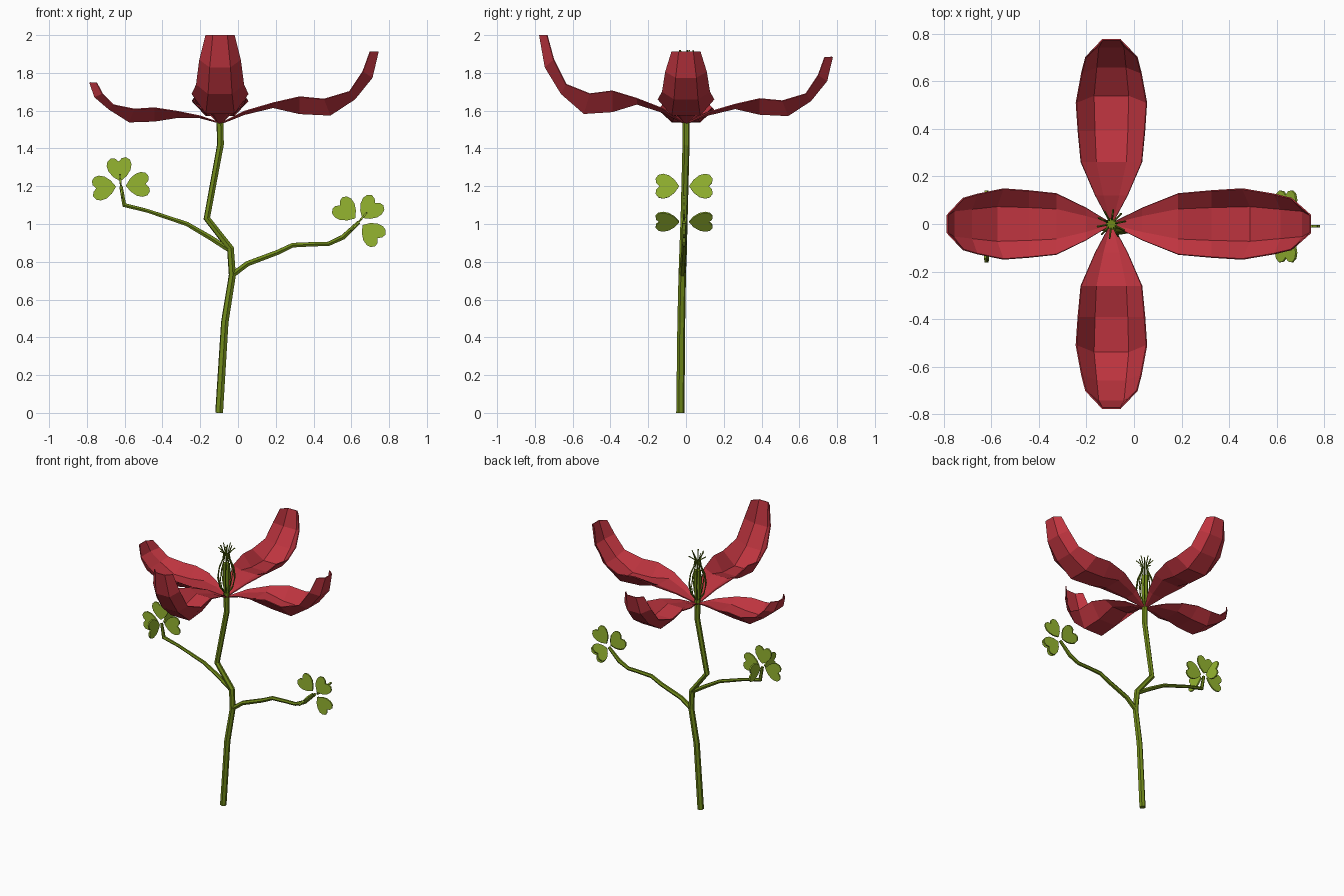
import bpy, bmesh
from math import sin, cos, pi, radians
from mathutils import Matrix, Vector

if "Cube" in bpy.data.objects:
    bpy.data.objects.remove(bpy.data.objects["Cube"])

def material(name, rgb):
    m = bpy.data.materials.new(name)
    m.diffuse_color = (*rgb, 1)
    m.use_nodes = True
    m.node_tree.nodes["Principled BSDF"].inputs["Base Color"].default_value = m.diffuse_color
    return m

STEM = material("stem_green", (0.16, 0.25, 0.01))
LEAF = material("leaf_green", (0.30, 0.46, 0.03))
RED = material("petal_red", (0.52, 0.035, 0.05))
CX, CZ = -0.095, 1.54   # flower base

def tube(name, points, radii, resolution=1):
    cu = bpy.data.curves.new(name, 'CURVE')
    cu.dimensions = '3D'
    cu.bevel_depth = 1
    cu.bevel_resolution = resolution
    cu.use_fill_caps = True
    sp = cu.splines.new('POLY')
    sp.points.add(len(points) - 1)
    for p, co, r in zip(sp.points, points, radii):
        p.co = (*co, 1)
        p.radius = r
    sp.use_smooth = False
    cu.materials.append(STEM)
    ob = bpy.data.objects.new(name, cu)
    bpy.context.collection.objects.link(ob)
    return ob

def mesh_object(name, bm, mat):
    me = bpy.data.meshes.new(name)
    bm.to_mesh(me)
    bm.free()
    me.materials.append(mat)
    ob = bpy.data.objects.new(name, me)
    bpy.context.collection.objects.link(ob)
    return ob

# Main stem with the pistil at its top
tube("main_stem",
     [(-0.10, -0.03, 0), (-0.07, -0.025, 0.48), (-0.03, -0.02, 0.73), (-0.04, -0.015, 0.87),
      (-0.165, -0.01, 1.03), (-0.093, 0, 1.42), (CX, 0, 1.54), (CX, 0, 1.78)],
     [0.022, 0.021, 0.02, 0.02, 0.019, 0.019, 0.02, 0.025])

# Side branches
tube("right_branch",
     [(-0.03, -0.02, 0.73), (0.05, -0.015, 0.79), (0.21, -0.01, 0.85), (0.29, -0.01, 0.888),
      (0.40, -0.01, 0.893), (0.48, -0.01, 0.895), (0.555, -0.01, 0.93), (0.64, -0.01, 1.01)],
     [0.017, 0.016, 0.015, 0.014, 0.013, 0.013, 0.015, 0.011])
tube("left_branch",
     [(-0.04, -0.015, 0.86), (-0.15, -0.01, 0.93), (-0.27, -0.01, 1.0), (-0.48, -0.01, 1.07),
      (-0.602, -0.01, 1.10), (-0.62, -0.01, 1.20)],
     [0.016, 0.015, 0.013, 0.011, 0.014, 0.010])

# Ring of stamens that bulge, pinch and flare
for i in range(10):
    a = 2 * pi * (i + 0.3) / 10
    prof = [(0.01, 1.56), (0.045, 1.61), (0.06, 1.68), (0.05, 1.75), (0.025, 1.81),
            (0.018, 1.86), (0.04 + 0.02 * (i % 2), 1.89 + 0.03 * ((i + 1) % 2))]
    tube(f"stamen_{i + 1}", [(CX + r * cos(a), r * sin(a), z) for r, z in prof],
         [0.004] * len(prof), 0)

# Petal stations: edge radius, edge height, middle radius, middle height, half width
STATIONS = [(0.015, 0.0, 0.015, -0.005, 0.012), (0.12, 0.07, 0.12, 0.05, 0.068),
            (0.26, 0.125, 0.26, 0.095, 0.128), (0.39, 0.165, 0.39, 0.055, 0.14),
            (0.51, 0.15, 0.54, 0.045, 0.148), (0.635, 0.20, 0.66, 0.15, 0.125),
            (0.70, 0.33, 0.745, 0.29, 0.108), (0.735, 0.46, 0.775, 0.46, 0.075)]

def petal(name, angle, reach, rise, sag):
    bm = bmesh.new()
    rows = []
    for er, ez, mr, mz, w in STATIONS:
        drop = sag if 0.2 < mr < 0.6 else 0
        edge, mid = (er * reach, ez * rise), (mr * reach, mz * rise - drop)
        rows.append([bm.verts.new((r, t * w, z)) for t, (r, z) in
                     ((-1, edge), (-0.5, mid), (0.5, mid), (1, edge))])
    for a, b in zip(rows, rows[1:]):
        for k in range(3):
            bm.faces.new((a[k], b[k], b[k + 1], a[k + 1]))
    bm.transform(Matrix.Translation((CX, 0, CZ)) @ Matrix.Rotation(radians(angle), 4, 'Z'))
    ob = mesh_object(name, bm, RED)
    so = ob.modifiers.new("thickness", 'SOLIDIFY')
    so.thickness = 0.006
    so.offset = 0

for args in (("right_petal", 0, 1.08, 0.81, 0), ("back_petal", 90, 1, 0.75, 0),
             ("left_petal", 180, 0.89, 0.456, 0.02), ("front_petal", -90, 1, 1, 0)):
    petal(*args)

# Heart-shaped leaflets: three in the xz plane and two sideways
HALF = [(0.025, 0.035), (0.055, 0.058), (0.085, 0.066), (0.11, 0.06), (0.125, 0.04), (0.122, 0.018)]
OUTLINE = [(0, 0)] + HALF + [(0.105, 0)] + [(u, -v) for u, v in reversed(HALF)]

def cluster(side, centre, tilt):
    turn = Matrix.Rotation(radians(tilt), 3, 'Y')
    X, Y, Z = Vector((1, 0, 0)), Vector((0, 1, 0)), Vector((0, 0, 1))
    for label, out, across in (("outer", X, Z), ("inner", -X, Z), ("top", Z, X),
                               ("front", -Y, Z), ("back", Y, Z)):
        bm = bmesh.new()
        bm.faces.new([bm.verts.new(Vector(centre) + turn @ (out * (u + 0.026) + across * v))
                      for u, v in OUTLINE])
        ob = mesh_object(f"{side}_leaflet_{label}", bm, LEAF)
        so = ob.modifiers.new("thickness", 'SOLIDIFY')
        so.thickness = 0.01
        so.offset = 0

cluster("left", (-0.62, -0.01, 1.2), -5)
cluster("right", (0.64, -0.01, 1.012), 41)
